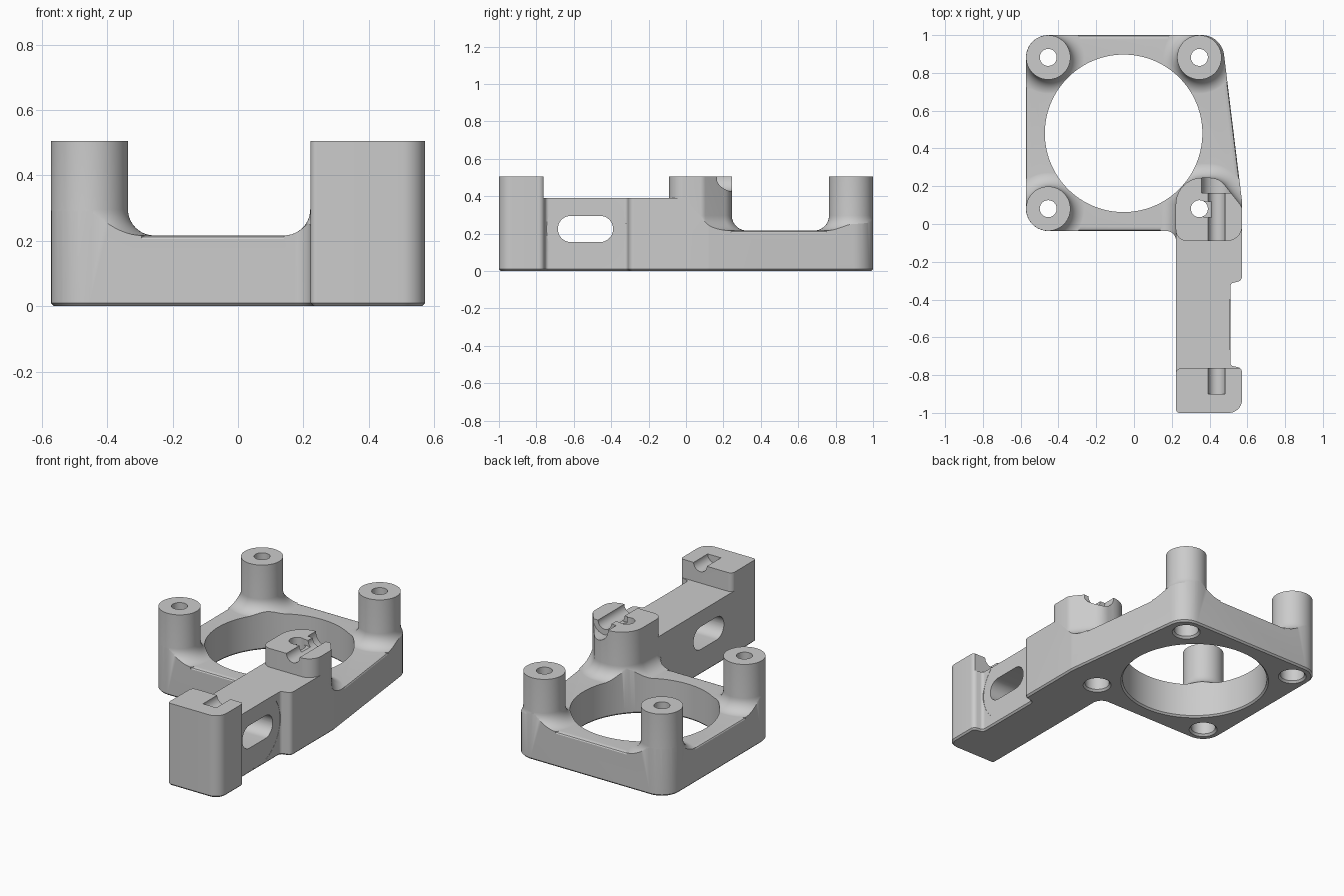
import bpy
import bmesh
import math
from mathutils import Vector

cube = bpy.data.objects.get("Cube")
if cube:
    bpy.data.objects.remove(cube, do_unlink=True)

grey = bpy.data.materials.new("light_grey")
grey.use_nodes = True
colour = (0.6, 0.6, 0.6, 1)
grey.diffuse_color = colour
grey.node_tree.nodes["Principled BSDF"].inputs["Base Color"].default_value = colour


def circle(x, y, r, n=64):
    return [Vector((x + r * math.cos(math.tau * i / n), y + r * math.sin(math.tau * i / n)))
            for i in range(n)]


def rounded(corners, steps=10):
    """Closed outline from (x, y, corner radius) points."""
    out = []
    for i, (x, y, r) in enumerate(corners):
        p = Vector((x, y))
        a = (Vector(corners[i - 1][:2]) - p).normalized()
        b = (Vector(corners[(i + 1) % len(corners)][:2]) - p).normalized()
        half = a.angle(b) / 2
        centre = p + (a + b).normalized() * (r / math.sin(half))
        start = p + a * (r / math.tan(half)) - centre
        end = p + b * (r / math.tan(half)) - centre
        a0 = math.atan2(start.y, start.x)
        turn = (math.atan2(end.y, end.x) - a0 + math.pi) % math.tau - math.pi
        for k in range(steps + 1):
            t = a0 + turn * k / steps
            out.append(centre + r * Vector((math.cos(t), math.sin(t))))
    return out


def loft(name, outline, levels, axis="Z"):
    """Solid through offset copies of an outline; levels are (offset, height)."""
    n = len(outline)
    if sum(outline[i - 1].cross(outline[i]) for i in range(n)) < 0:
        outline = outline[::-1]
    normals = []
    for i in range(n):
        d1 = (outline[i] - outline[i - 1]).normalized()
        d2 = (outline[(i + 1) % n] - outline[i]).normalized()
        m = Vector((d1.y + d2.y, -d1.x - d2.x))
        normals.append(m * 2 / m.length_squared)
    place = {"Z": lambda u, v, w: (u, v, w),
             "Y": lambda u, v, w: (u, w, v),
             "X": lambda u, v, w: (w, u, v)}[axis]
    bm = bmesh.new()
    rings = []
    for off, h in levels:
        rings.append([bm.verts.new(place(*(p + q * off), h)) for p, q in zip(outline, normals)])
    for lo, hi in zip(rings, rings[1:]):
        for i in range(n):
            bm.faces.new((lo[i - 1], lo[i], hi[i], hi[i - 1]))
    bm.faces.new(rings[0][::-1])
    bm.faces.new(rings[-1])
    bmesh.ops.recalc_face_normals(bm, faces=bm.faces)
    mesh = bpy.data.meshes.new(name)
    bm.to_mesh(mesh)
    bm.free()
    mesh.materials.append(grey)
    ob = bpy.data.objects.new(name, mesh)
    bpy.context.collection.objects.link(ob)
    return ob


def box(name, x0, x1, y0, y1, z0, z1):
    outline = [Vector(p) for p in ((x0, y0), (x1, y0), (x1, y1), (x0, y1))]
    return loft(name, outline, [(0, z0), (0, z1)])


def combine(target, tool, operation):
    mod = target.modifiers.new(operation.lower(), "BOOLEAN")
    mod.operation = operation
    mod.solver = "EXACT"
    mod.object = tool
    bpy.context.view_layer.objects.active = target
    bpy.ops.object.modifier_apply(modifier=mod.name)
    bpy.data.objects.remove(tool, do_unlink=True)


TOP, PLATE, ARM = 0.505, 0.217, 0.39
FLARE = 0.08
LEFT, RIGHT = 0.222, 0.572
BOSSES = [(-0.454, 0.882), (0.346, 0.882), (-0.454, 0.081)]
PIN_X = 0.4375

# Profile of a post with a concave fillet at its foot
flared = [(FLARE, 0.1)]
for k in range(11):
    t = math.pi / 2 * k / 10
    flared.append((FLARE * (1 - math.sin(t)), PLATE + FLARE * (1 - math.cos(t)) - 0.0005))
flared.append((0, TOP))

# Ring plate with softened top edge
plate = rounded([(-RIGHT, 1, 0.118), (0.464, 1, 0.118), (RIGHT, 0.12, 0.1),
                 (RIGHT, -0.037, 0.05), (-RIGHT, -0.037, 0.118)])
body = loft("mount_bracket", plate,
            [(0.005, -0.1), (0.005, 0.197), (-0.004, 0.212), (-0.02, PLATE)])

# Arm with the web in its inner corner, and its raised end block
combine(body, box("arm_corner_web", 0.1, 0.3, -0.12, 0.01, -0.12, 0.2), "UNION")
combine(body, box("arm", LEFT - 0.0005, 0.65, -1.1, 0.06, -0.15, ARM), "UNION")
end_block = rounded([(0.221, -1.12, 0.01), (0.62, -1.12, 0.01), (0.62, -0.763, 0.01),
                     (0.221, -0.763, 0.03)])
combine(body, loft("end_block", end_block, [(0, 0.3), (0, TOP)]), "UNION")

# Tower at the arm root and three round posts
tower = rounded([(0.221, -0.09, 0.06), (RIGHT + 0.0005, -0.09, 0.08),
                 (RIGHT + 0.0005, 0.09, 0.05), (0.45, 0.245, 0.1), (0.221, 0.245, 0.14)])
combine(body, loft("tower", tower, flared), "UNION")
for x, y in BOSSES:
    combine(body, loft("post", circle(x, y, 0.1175), flared), "UNION")

# Trim everything to the footprint, with a chamfer round the base
footprint = rounded([(-RIGHT, 1, 0.118), (0.464, 1, 0.118), (RIGHT, 0.12, 0.1),
                     (RIGHT, -0.3, 0.03), (0.51, -0.315, 0.02), (0.51, -0.75, 0.02),
                     (RIGHT, -0.762, 0.03), (RIGHT, -1, 0.07), (LEFT, -1, 0.02),
                     (LEFT, -0.037, 0.05), (-RIGHT, -0.037, 0.118)])
combine(body, loft("footprint", footprint, [(-0.01, 0), (0, 0.01), (0, 0.6)]), "INTERSECT")

# Large central opening
combine(body, loft("opening", circle(-0.055, 0.48, 0.417, 128),
                   [(0.02, -0.01), (0, 0.01), (0, 0.7)]), "DIFFERENCE")

# Screw holes with wide pockets from below
for x, y in BOSSES + [(0.346, 0.081)]:
    combine(body, loft("screw_hole", circle(x, y, 0.045, 48),
                       [(0.045, -0.01), (0.025, 0.012), (0.025, 0.35), (0, 0.3501), (0, 0.7)]),
            "DIFFERENCE")

# Pin groove along the top, its wide rear seat and the small notch to the hole
combine(body, loft("pin_groove", circle(PIN_X, TOP, 0.045, 48),
                   [(0, -0.9), (0, 0.2)], "Y"), "DIFFERENCE")
combine(body, loft("pin_seat", circle(PIN_X, TOP, 0.079, 48),
                   [(0, 0.165), (0, 0.4)], "Y"), "DIFFERENCE")
combine(body, box("notch", 0.37, 0.43, 0.035, 0.12, 0.47, 0.6), "DIFFERENCE")

# Slot through the arm and the round relief on its outer face
slot = rounded([(-0.685, 0.155, 0.069), (-0.39, 0.155, 0.069),
                (-0.39, 0.295, 0.069), (-0.685, 0.295, 0.069)])
combine(body, loft("slot", slot, [(0, 0.1), (0, 0.7)], "X"), "DIFFERENCE")
combine(body, loft("relief", circle(-0.5325, 0.225, 0.213, 96),
                   [(0, 0.509), (0, 0.7)], "X"), "DIFFERENCE")

# Smooth shading with crisp edges
bpy.ops.object.select_all(action="DESELECT")
body.select_set(True)
bpy.context.view_layer.objects.active = body
bpy.ops.object.shade_smooth_by_angle(angle=math.radians(30))
